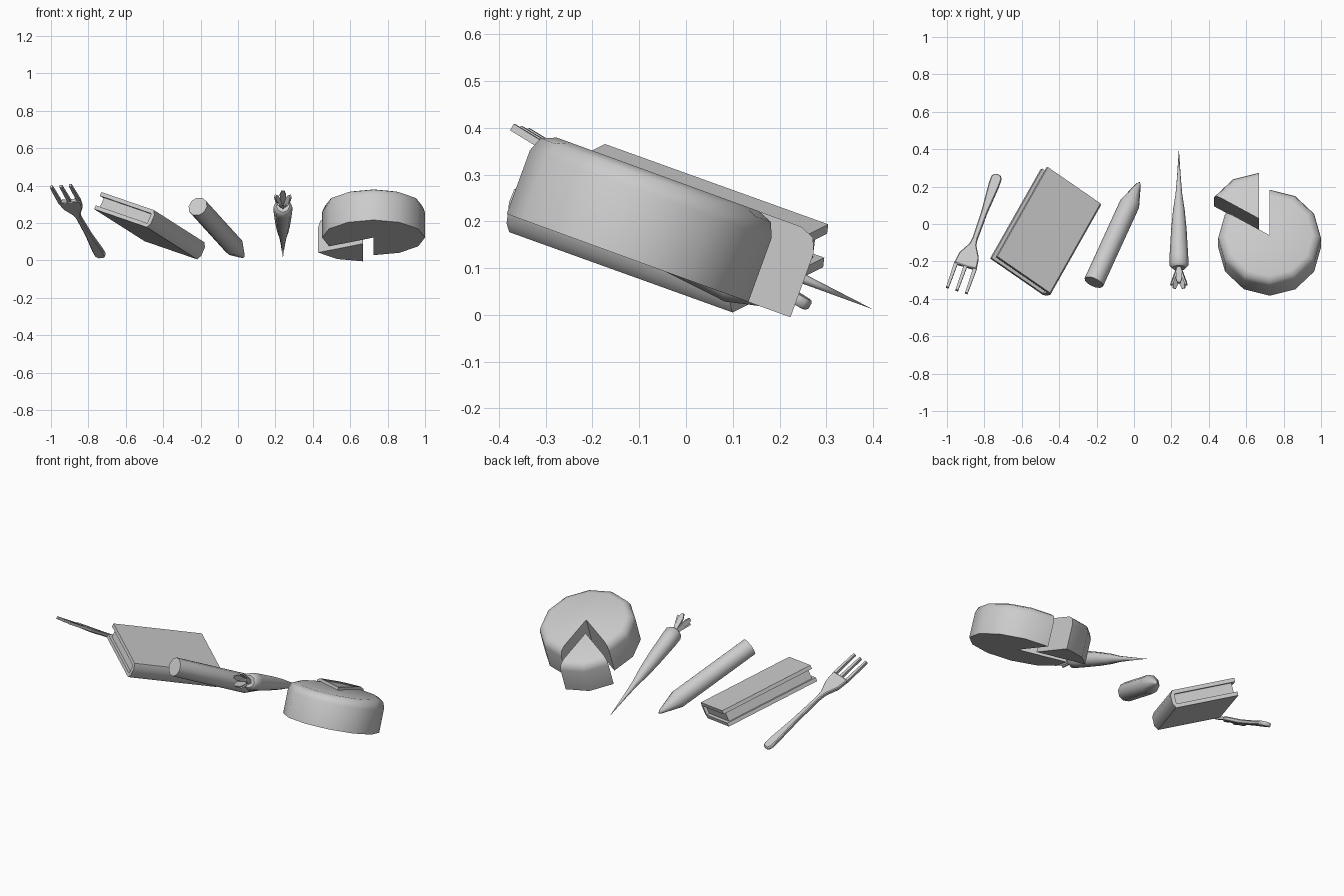
import bpy, bmesh, math
from mathutils import Matrix, Vector

cube = bpy.data.objects.get("Cube")
if cube:
    bpy.data.objects.remove(cube, do_unlink=True)

grey = bpy.data.materials.new("plain_grey")
grey.use_nodes = True
GREY = (0.6, 0.6, 0.6, 1)
grey.diffuse_color = GREY
grey.node_tree.nodes["Principled BSDF"].inputs["Base Color"].default_value = GREY


def finish(name, bm, matrix, smooth=50):
    bmesh.ops.remove_doubles(bm, verts=bm.verts, dist=1e-5)
    bmesh.ops.recalc_face_normals(bm, faces=bm.faces)
    mesh = bpy.data.meshes.new(name)
    bm.to_mesh(mesh)
    bm.free()
    mesh.materials.append(grey)
    obj = bpy.data.objects.new(name, mesh)
    bpy.context.collection.objects.link(obj)
    obj.matrix_world = matrix
    bpy.ops.object.select_all(action='DESELECT')
    obj.select_set(True)
    bpy.context.view_layer.objects.active = obj
    bpy.ops.object.shade_smooth_by_angle(angle=math.radians(smooth))
    return obj


def frame(origin, x, y):
    """Placement with local y kept exactly and local x squared up to it."""
    y = Vector(y).normalized()
    x = Vector(x)
    x = (x - y * x.dot(y)).normalized()
    rot = Matrix((x, y, x.cross(y))).transposed().to_4x4()
    return Matrix.Translation(origin) @ rot


def along(origin, direction):
    """Placement with local z along a direction."""
    return Matrix.Translation(origin) @ Vector(direction).to_track_quat('Z', 'Y').to_matrix().to_4x4()


def turned(name, profile, matrix, start=0, end=360, sides=12, smooth=50):
    """Turn a (radius, height) profile; partial turns get flat cut ends."""
    bm = bmesh.new()
    full = end - start == 360
    rings = []
    for i in range(sides if full else sides + 1):
        a = math.radians(start + (end - start) * i / sides)
        rings.append([bm.verts.new((r * math.cos(a), r * math.sin(a), z)) for r, z in profile])
    for i in range(sides):
        p, q = rings[i], rings[(i + 1) % len(rings)]
        for j in range(len(profile) - 1):
            bm.faces.new((p[j], p[j + 1], q[j + 1], q[j]))
    if not full:
        bm.faces.new(rings[0])
        bm.faces.new(rings[-1])
    return finish(name, bm, matrix, smooth)


def prism(name, points, depth, matrix, bevel=0):
    """Flat outline given thickness, centred on its plane."""
    bm = bmesh.new()
    base = bm.faces.new([bm.verts.new((x, y, -depth / 2)) for x, y in points])
    out = bmesh.ops.extrude_face_region(bm, geom=[base])["geom"]
    bmesh.ops.translate(bm, vec=(0, 0, depth), verts=[v for v in out if isinstance(v, bmesh.types.BMVert)])
    if bevel:
        bmesh.ops.bevel(bm, geom=bm.edges[:], offset=bevel, segments=1, affect='EDGES')
    return finish(name, bm, matrix, 40)


# Round cake with a slice pulled out
R, H = 0.275, 0.19
cake_profile = [(0, 0), (R, 0), (R, H - 0.045), (R - 0.013, H - 0.013), (R - 0.045, H), (0, H)]
tilt = Matrix.Rotation(math.radians(-20), 4, 'X')
turned("cake", cake_profile, Matrix.Translation((0.725, -0.125, 0.122)) @ tilt, 150, 450, 10)
turned("cake_slice", cake_profile, Matrix.Translation((0.667, -0.035, 0.089)) @ tilt, 90, 150, 2)

# Carrot root
crown = Vector((0.24, -0.235, 0.29))
root_axis = Vector((0, 0.635, -0.278)).normalized()
turned("carrot", [(0, 0.006), (0.036, 0), (0.051, 0.014), (0.05, 0.07), (0.041, 0.23), (0.031, 0.34),
                  (0.018, 0.43), (0.011, 0.52), (0, 0.693)],
       along(crown, root_axis), sides=8)

# Carrot leaves fanned around the crown
side = Vector((1, 0, 0))
up = side.cross(root_axis)
for i in range(5):
    a = math.tau * i / 5 + math.pi / 2
    radial = side * math.cos(a) + up * math.sin(a)
    prism(f"carrot_leaf_{i + 1}",
          [(-0.009, -0.01), (0.009, -0.01), (0.017, 0.08), (0.008, 0.11), (-0.008, 0.11), (-0.017, 0.08)],
          0.01, frame(crown + radial * 0.008, root_axis.cross(radial), radial * 0.33 - root_axis))

# Crayon
turned("crayon", [(0, 0), (0.054, 0), (0.054, 0.51), (0.012, 0.635), (0, 0.65)],
       along((-0.215, -0.312, 0.288), (0.245, 0.535, -0.27)), sides=10)

# Book: wrapped cover with a gently rounded spine, and inset pages
book = frame((-0.47, -0.04, 0.184), (0.29, -0.2, -0.1), (0.39, 0.108, 0.914))
upper = [(-0.183, 0.028), (-0.183, 0.05), (0.172, 0.05), (0.187, 0.025)]
inner = [(0.165, 0.028)]
mirrored = [(x, -y) for x, y in reversed(upper)]
prism("book_cover", upper + mirrored + [(0.165, -0.028)] + inner, 0.575, book)
prism("book_pages", [(-0.165, -0.028), (0.165, -0.028), (0.165, 0.028), (-0.165, 0.028)], 0.54, book)

# Fork: handle and head from one half outline
fork_axis = Vector((-0.285, -0.81, 0.495))
fork = frame((-0.73, 0.262, 0.02), (0.955, -0.29, 0.08), fork_axis)
half = [(0.016, 0), (0.029, 0.02), (0.029, 0.07), (0.017, 0.24), (0.014, 0.42), (0.02, 0.46),
        (0.055, 0.53), (0.063, 0.6)]
prism("fork_body", half + [(-x, y) for x, y in reversed(half)], 0.024, fork, 0.005)

# Fork tines
for i, x in enumerate((-0.053, 0, 0.053)):
    prism(f"fork_tine_{i + 1}", [(x - 0.01, 0.59), (x + 0.01, 0.59), (x + 0.007, 0.755), (x - 0.007, 0.755)],
          0.016, fork)
